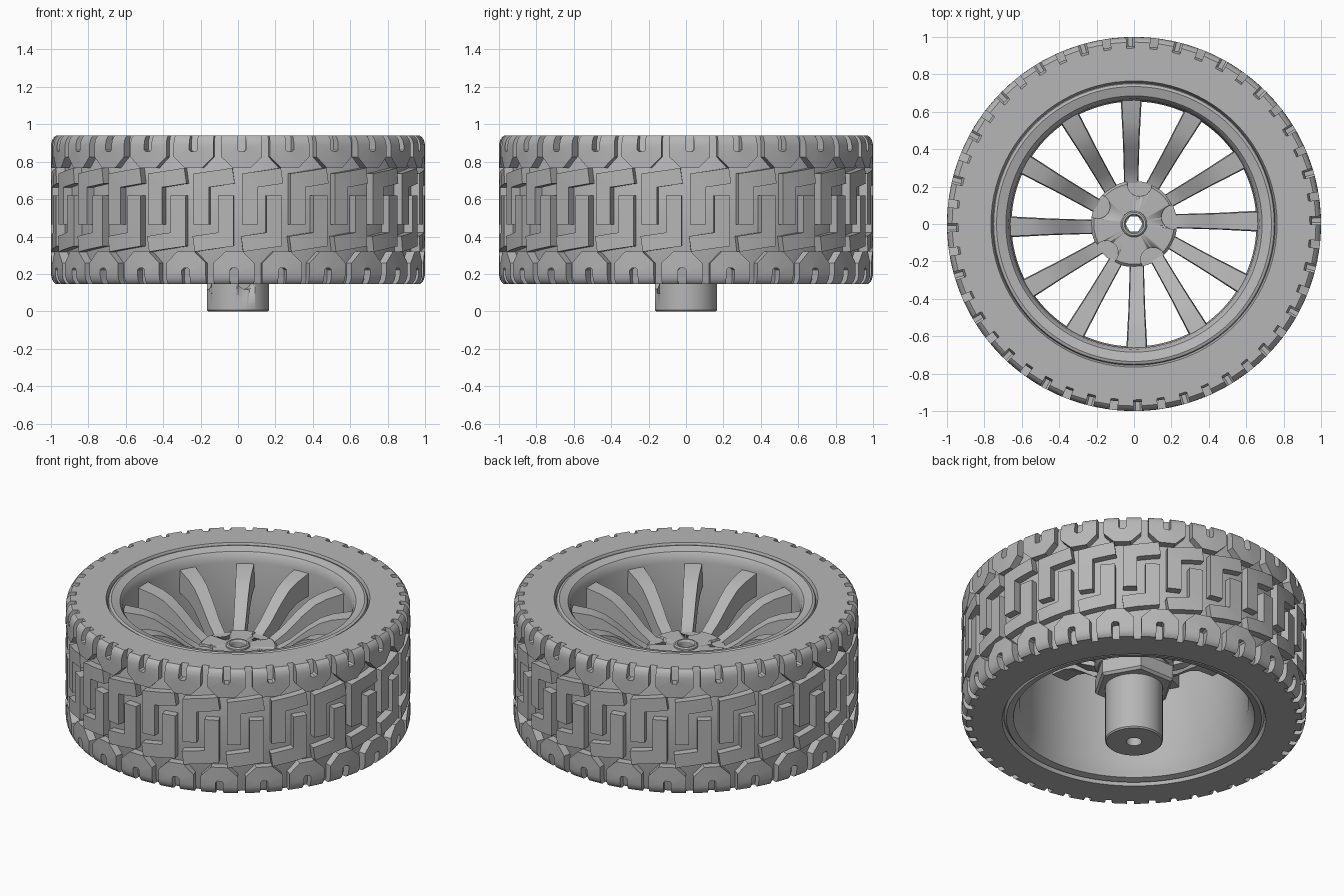
import bpy, bmesh, math
from mathutils import Vector

cube = bpy.data.objects.get("Cube")
if cube:
    bpy.data.objects.remove(cube, do_unlink=True)

grey = bpy.data.materials.new("plain_grey")
grey.use_nodes = True
grey.diffuse_color = (0.47, 0.47, 0.47, 1)
grey.node_tree.nodes["Principled BSDF"].inputs["Base Color"].default_value = (0.47, 0.47, 0.47, 1)

MID_Z = 0.5425


def finish(name, bm, angle=30):
    """Turn a bmesh into a grey object, smooth with sharp edges."""
    bmesh.ops.recalc_face_normals(bm, faces=bm.faces[:])
    mesh = bpy.data.meshes.new(name)
    bm.to_mesh(mesh)
    bm.free()
    obj = bpy.data.objects.new(name, mesh)
    bpy.context.collection.objects.link(obj)
    mesh.materials.append(grey)
    bpy.ops.object.select_all(action="DESELECT")
    obj.select_set(True)
    bpy.context.view_layer.objects.active = obj
    bpy.ops.object.shade_smooth_by_angle(angle=math.radians(angle))
    return obj


def lathe(name, profile, sides=96, angle=30):
    """Revolve a closed (radius, z) loop around the z axis."""
    bm = bmesh.new()
    rings = []
    for i in range(sides):
        a = math.tau * i / sides
        rings.append([bm.verts.new((r * math.cos(a), r * math.sin(a), z)) for r, z in profile])
    n = len(profile)
    for i in range(sides):
        p, q = rings[i], rings[(i + 1) % sides]
        for j in range(n):
            k = (j + 1) % n
            bm.faces.new((p[j], q[j], q[k], p[k]))
    return finish(name, bm, angle)


def loft(bm, sections):
    """Skin equal four-point sections into a capped bar."""
    rows = [[bm.verts.new(p) for p in s] for s in sections]
    for a, b in zip(rows, rows[1:]):
        for j in range(4):
            k = (j + 1) % 4
            bm.faces.new((a[j], a[k], b[k], b[j]))
    bm.faces.new(rows[0])
    bm.faces.new(rows[-1][::-1])


def cut(obj, location, direction, radius, depth):
    """Drill a round hole and drop the cutter."""
    bm = bmesh.new()
    bmesh.ops.create_cone(bm, cap_ends=True, segments=32, radius1=radius, radius2=radius, depth=depth)
    cutter = finish("cutter", bm)
    cutter.hide_render = True
    cutter.location = location
    cutter.rotation_euler = Vector(direction).to_track_quat("Z", "Y").to_euler()
    mod = obj.modifiers.new("hole", "BOOLEAN")
    mod.operation = "DIFFERENCE"
    mod.solver = "EXACT"
    mod.object = cutter
    bpy.context.view_layer.objects.active = obj
    bpy.ops.object.modifier_apply(modifier=mod.name)
    bpy.data.objects.remove(cutter, do_unlink=True)


# Tyre carcass
lathe("tyre", [(0.765, 0.145), (0.94, 0.145), (0.952, 0.17), (0.952, 0.915),
               (0.94, 0.94), (0.765, 0.94), (0.755, 0.92), (0.755, 0.165)])

# Rim barrel with lips on both sides
lathe("rim", [(0.76, 0.9), (0.75, 0.93), (0.735, 0.935), (0.685, 0.92), (0.67, 0.9), (0.662, 0.86),
              (0.655, 0.6), (0.665, 0.25), (0.69, 0.19), (0.70, 0.165), (0.74, 0.155), (0.76, 0.18)])


# Tread blocks: wide strokes wrapped around the carcass
def tread_radius(z):
    t = max(0, abs(z - MID_Z) - 0.345) / 0.0525
    return 0.945 + 0.055 * math.sqrt(max(0, 1 - 0.75 * t * t))


def wrap(u, z, r):
    a = u - math.pi / 2
    return (r * math.cos(a), r * math.sin(a), z)


def stroke(bm, path, width, shift, flip):
    pts = [Vector(p) for p in path]
    sections = []
    for i, p in enumerate(pts):
        d1 = (p - pts[max(i - 1, 0)]).normalized()
        d2 = (pts[min(i + 1, len(pts) - 1)] - p).normalized()
        d = (d1 + d2).normalized()
        side = Vector((-d.y, d.x))
        ref = d1 if i else d2
        side *= width / 2 / max(0.5, d.dot(ref))
        edge = []
        for q in (p + side, p - side):
            u, z = (-q.x, 2 * MID_Z - q.y) if flip else (q.x, q.y)
            edge.append((u + shift, z))
        (u1, z1), (u2, z2) = edge
        sections.append([wrap(u1, z1, 0.93), wrap(u1, z1, tread_radius(z1)),
                         wrap(u2, z2, tread_radius(z2)), wrap(u2, z2, 0.93)])
    loft(bm, sections)


UNITS = 24
shoulder_half = [(-0.066, 0.94), (-0.066, 0.93), (-0.066, 0.915), (-0.066, 0.89),
                 (-0.066, 0.845), (-0.03, 0.81)]
shoulder = shoulder_half + [(-u, z) for u, z in reversed(shoulder_half)]
shoulder = [(u - 0.11, z) for u, z in shoulder]
hook = [(-0.066, 0.465), (-0.066, 0.58), (-0.066, 0.70), (0.02, 0.712), (0.108, 0.725)]

for label, path, width in (("shoulder_tread", shoulder, 0.088), ("centre_tread", hook, 0.084)):
    bm = bmesh.new()
    for i in range(UNITS):
        for flip in (False, True):
            stroke(bm, path, width, 0.13 + math.tau * i / UNITS, flip)
    finish(label, bm)

# Twelve dished spokes: radius, top height, depth, half width
bm = bmesh.new()
spoke = [(0.12, 0.61, 0.09, 0.036), (0.22, 0.62, 0.1, 0.038), (0.30, 0.67, 0.12, 0.04),
         (0.40, 0.755, 0.13, 0.043), (0.48, 0.81, 0.13, 0.046), (0.55, 0.835, 0.13, 0.05),
         (0.67, 0.855, 0.14, 0.056)]
for i in range(12):
    a = math.tau * i / 12
    out = Vector((math.cos(a), math.sin(a), 0))
    side = Vector((-out.y, out.x, 0))
    up = Vector((0, 0, 1))
    loft(bm, [[out * r + side * (0.015 + w * s) + up * h
               for s, h in ((-1, z - d), (-0.9, z), (0.9, z), (1, z - d))]
              for r, z, d, w in spoke])
finish("spokes", bm)

# Hub plate with five scalloped pockets
hub = lathe("hub_plate", [(0.045, 0.49), (0.21, 0.49), (0.23, 0.51), (0.23, 0.62), (0.215, 0.635),
                          (0.045, 0.635)])
for i in range(5):
    a = math.radians(10 + 72 * i)
    cut(hub, (0.215 * math.cos(a), 0.215 * math.sin(a), 0.67), (0, 0, 1), 0.065, 0.1)

# Collar around the axle bore
lathe("bore_collar", [(0.045, 0.6), (0.07, 0.6), (0.07, 0.645), (0.062, 0.652), (0.052, 0.652), (0.045, 0.64)], 48)

# Flange and hexagonal nut behind the hub
lathe("hub_flange", [(0.045, 0.45), (0.2, 0.45), (0.2, 0.5), (0.045, 0.5)])
lathe("hex_nut", [(0.045, 0.36), (0.225, 0.36), (0.24, 0.375), (0.24, 0.46), (0.045, 0.46)], 6, 10)

# Axle sleeve with two set screw holes
sleeve = lathe("axle_sleeve", [(0.045, 0), (0.16, 0), (0.167, 0.008), (0.167, 0.4), (0.045, 0.4)], 64)
for x, y in ((0.045, -0.16), (-0.16, -0.045)):
    cut(sleeve, (x, y, 0.165), (x, y, 0), 0.048, 0.16)
